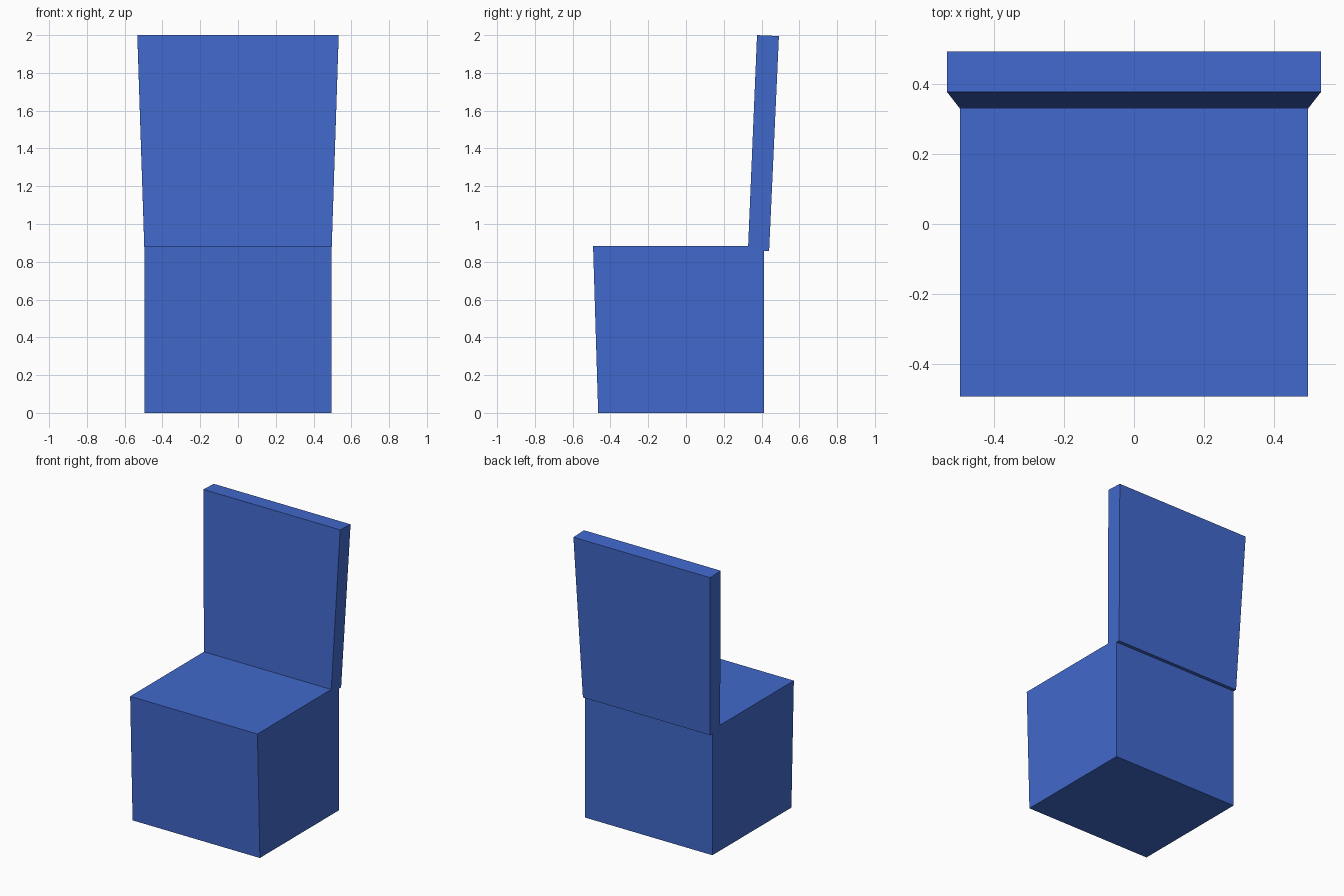
import bpy
import bmesh

if "Cube" in bpy.data.objects:
    bpy.data.objects.remove(bpy.data.objects["Cube"])

blue = bpy.data.materials.new("blue")
blue.diffuse_color = (0.053, 0.141, 0.604, 1)
blue.use_nodes = True
blue.node_tree.nodes["Principled BSDF"].inputs["Base Color"].default_value = blue.diffuse_color


def block(name, profile):
    """Symmetric solid from a side profile of (y, z, half_width) points."""
    bm = bmesh.new()
    left = [bm.verts.new((-w, y, z)) for y, z, w in profile]
    right = [bm.verts.new((w, y, z)) for y, z, w in profile]
    bm.faces.new(left)
    bm.faces.new(right)
    n = len(profile)
    for i in range(n):
        j = (i + 1) % n
        bm.faces.new((left[i], left[j], right[j], right[i]))
    bmesh.ops.recalc_face_normals(bm, faces=bm.faces)
    mesh = bpy.data.meshes.new(name)
    bm.to_mesh(mesh)
    bm.free()
    mesh.materials.append(blue)
    obj = bpy.data.objects.new(name, mesh)
    bpy.context.collection.objects.link(obj)
    return obj


# Solid seat block, front face leaning slightly forward
W = 0.496
block("seat", [(-0.465, 0, W), (0.414, 0, W), (0.414, 0.884, W), (-0.492, 0.884, W)])

# Reclined backrest, widening towards the top and overhanging the seat's rear
block("backrest", [(0.328, 0.86, 0.4955), (0.440, 0.856, 0.4955),
                   (0.492, 1.995, 0.533), (0.376, 2.0, 0.533)])
